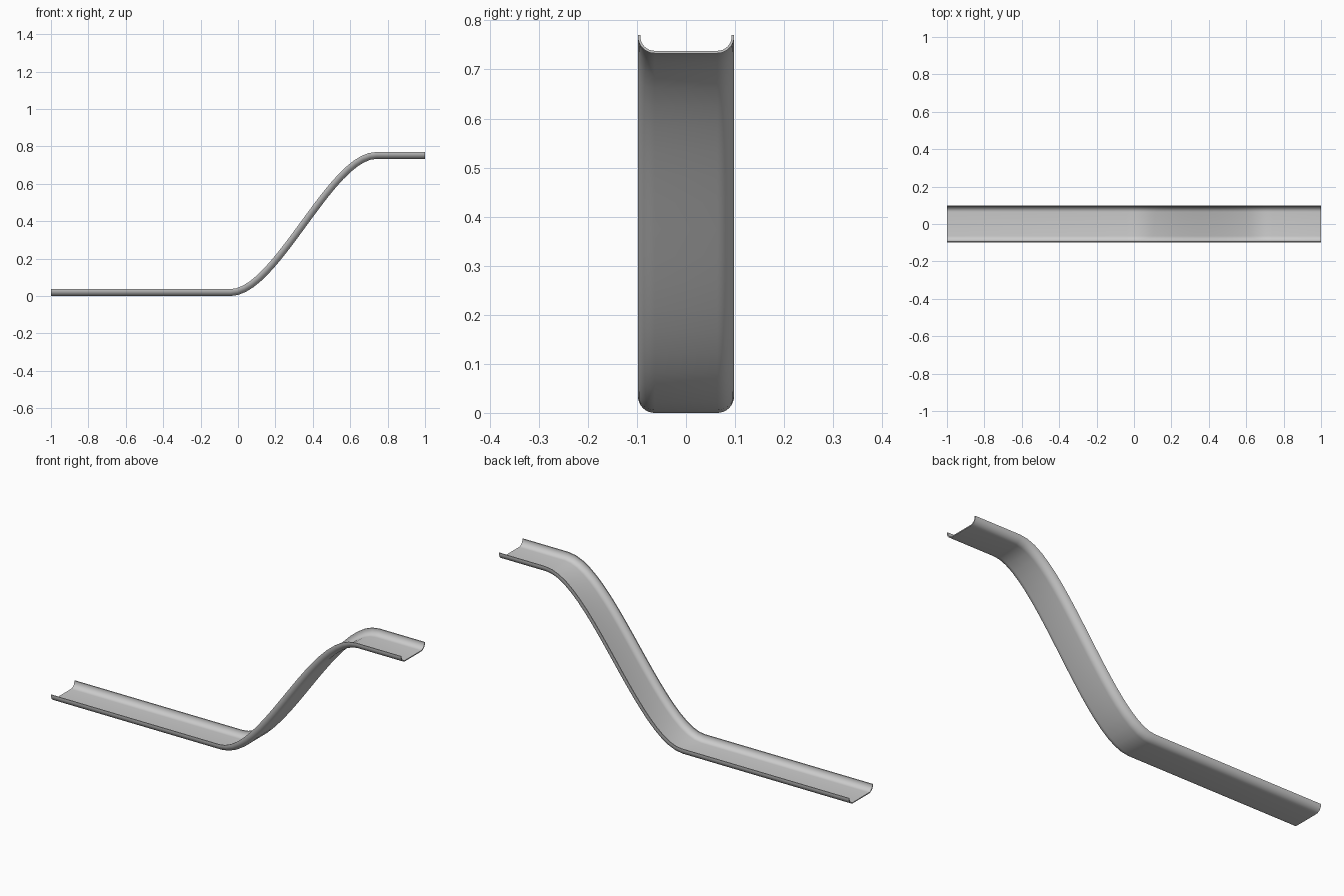
import bpy, bmesh
from math import sin, cos, pi
from mathutils import Vector, geometry

if "Cube" in bpy.data.objects:
    bpy.data.objects.remove(bpy.data.objects["Cube"])

HALF_W, DEPTH, THICK, R = 0.098, 0.037, 0.005, 0.034
RISE = 0.733

# Centreline in the XZ plane: flat run, S-bend, flat run
mid = DEPTH / 2
p0, p3 = Vector((-0.04, 0, mid)), Vector((0.74, 0, mid + RISE))
handle = Vector((0.245, 0, 0))
bend = geometry.interpolate_bezier(p0, p0 + handle, p3 - handle, p3, 21)
path = [Vector((-1, 0, mid))] + bend + [Vector((1, 0, mid + RISE))]


def half_profile(inset, steps=8):
    """Right half of the channel from floor corner up to the lip."""
    r, cy = R - inset, HALF_W - R
    pts = [(cy + r * sin(a), R - r * cos(a))
           for a in (i * pi / 2 / steps for i in range(steps + 1))]
    return pts + [(HALF_W - inset, DEPTH)]


# Closed U-shaped cross-section (y, height)
outer, inner = half_profile(0), half_profile(THICK)
right = outer + inner[::-1]
left = [(-y, h) for y, h in right[::-1]]
profile = right + left

# Sweep the section square to the path
bm = bmesh.new()
rings = []
for i, p in enumerate(path):
    if i <= 1 or i >= len(path) - 2:
        t = Vector((1, 0, 0))
    else:
        t = (path[i + 1] - path[i - 1]).normalized()
    n = Vector((-t.z, 0, t.x))
    rings.append([bm.verts.new(p + Vector((0, y, 0)) + n * (h - mid))
                  for y, h in profile])

count = len(profile)
half = len(outer)
for a, b in zip(rings, rings[1:]):
    for j in range(count):
        k = (j + 1) % count
        bm.faces.new((a[j], a[k], b[k], b[j]))

# End caps, as strips between the outer and inner skins
for ring in (rings[0], rings[-1]):
    r_out, r_in = ring[:half], ring[half:2 * half][::-1]
    l_in, l_out = ring[2 * half:3 * half], ring[3 * half:][::-1]
    for o, n in ((r_out, r_in), (l_out, l_in)):
        for j in range(half - 1):
            bm.faces.new((o[j], o[j + 1], n[j + 1], n[j]))
    bm.faces.new((r_out[0], r_in[0], l_in[0], l_out[0]))
bmesh.ops.recalc_face_normals(bm, faces=bm.faces)

mesh = bpy.data.meshes.new("slide_channel")
bm.to_mesh(mesh)
bm.free()
slide = bpy.data.objects.new("slide_channel", mesh)
bpy.context.collection.objects.link(slide)
bpy.context.view_layer.objects.active = slide
slide.select_set(True)
bpy.ops.object.shade_smooth_by_angle(angle=pi / 6)
